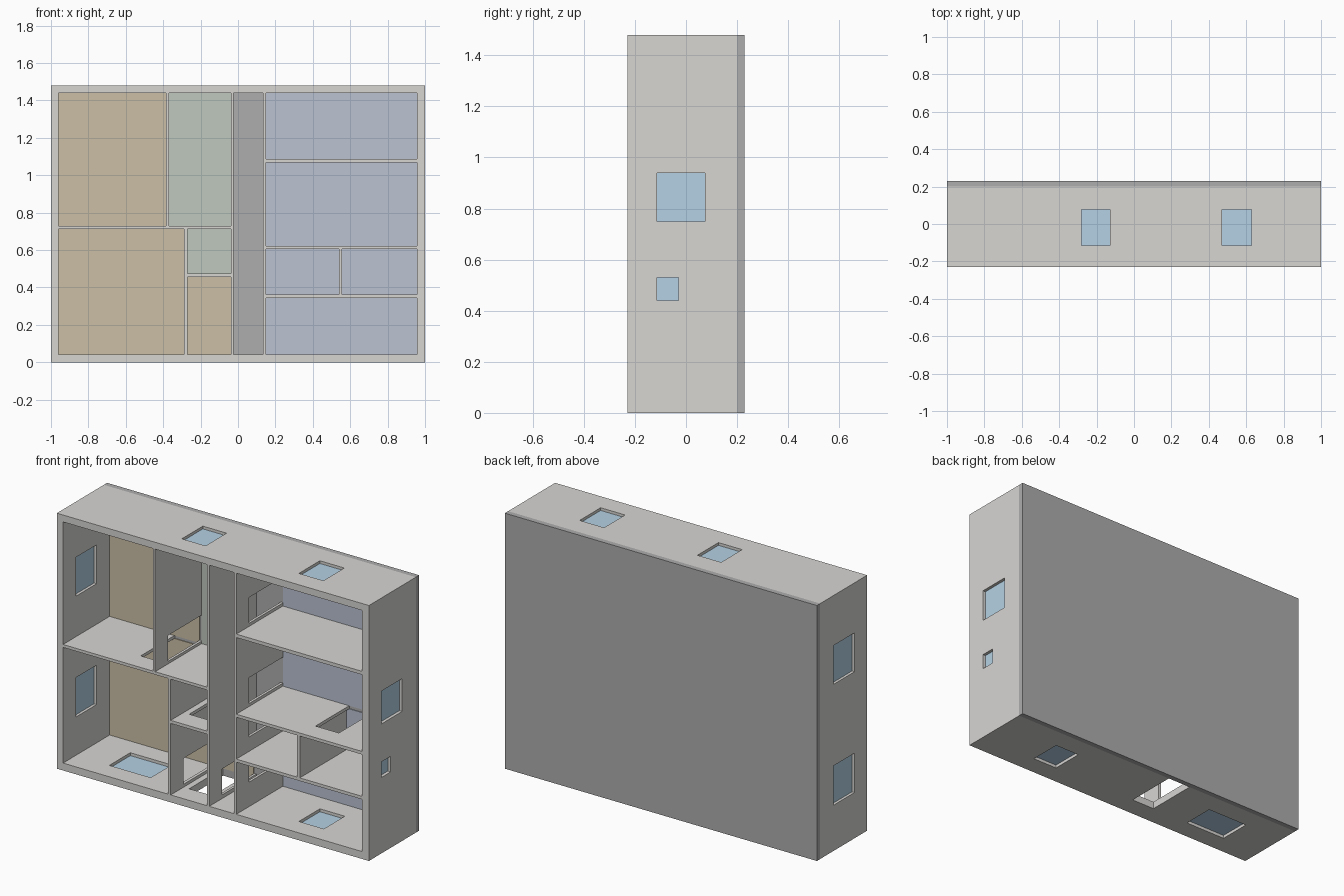
import bpy, bmesh
from mathutils import Vector, Matrix

if "Cube" in bpy.data.objects:
    bpy.data.objects.remove(bpy.data.objects["Cube"])

FRONT, FLOOR, BACK, TOP = -0.23, 0.20, 0.23, 1.48


def material(name, color):
    m = bpy.data.materials.new(name)
    m.diffuse_color = (*color, 1)
    m.use_nodes = True
    m.node_tree.nodes["Principled BSDF"].inputs["Base Color"].default_value = m.diffuse_color
    return m


wall_mat = material("wall_plaster", (0.68, 0.67, 0.65))
slab_mat = material("slab_grey", (0.42, 0.42, 0.42))
glass_mat = material("window_glass", (0.46, 0.64, 0.78))
tints = {
    "warm": material("warm_floor", (0.60, 0.52, 0.38)),
    "green": material("green_floor", (0.52, 0.58, 0.51)),
    "blue": material("blue_floor", (0.50, 0.54, 0.64)),
}


def boxes(name, extents, mat=None):
    """One object made of axis-aligned boxes given as (x0, x1, y0, y1, z0, z1)."""
    bm = bmesh.new()
    for x0, x1, y0, y1, z0, z1 in extents:
        centre = Vector((x0 + x1, y0 + y1, z0 + z1)) / 2
        size = Vector((x1 - x0, y1 - y0, z1 - z0))
        bmesh.ops.create_cube(bm, size=1, matrix=Matrix.LocRotScale(centre, None, size))
    mesh = bpy.data.meshes.new(name)
    bm.to_mesh(mesh)
    bm.free()
    obj = bpy.data.objects.new(name, mesh)
    bpy.context.collection.objects.link(obj)
    if mat:
        mesh.materials.append(mat)
    return obj


def cut(target, cutter):
    mod = target.modifiers.new("cut", 'BOOLEAN')
    mod.operation, mod.solver, mod.object = 'DIFFERENCE', 'EXACT', cutter
    cutter.hide_render = True
    bpy.context.view_layer.objects.active = target
    bpy.ops.object.modifier_apply(modifier=mod.name)
    bpy.data.objects.remove(cutter)


# Rooms: x0, x1, z0, z1, floor tint
rooms = {
    "main_bedroom": (-0.96, -0.385, 0.73, 1.44, "warm"),
    "living_room": (-0.96, -0.288, 0.043, 0.713, "warm"),
    "bathroom": (-0.37, -0.037, 0.73, 1.44, "green"),
    "washroom": (-0.27, -0.037, 0.475, 0.713, "green"),
    "entry": (-0.27, -0.037, 0.043, 0.457, "warm"),
    "corridor": (-0.023, 0.135, 0.043, 1.44, None),
    "upper_room": (0.15, 0.957, 1.087, 1.44, "blue"),
    "middle_room": (0.15, 0.957, 0.623, 1.067, "blue"),
    "small_room": (0.15, 0.54, 0.363, 0.605, "blue"),
    "closet": (0.557, 0.957, 0.363, 0.605, "blue"),
    "lower_room": (0.15, 0.957, 0.043, 0.345, "blue"),
}

# Doors, which reach down to the floor slab: x0, x1, z0, z1
doors = [
    (-0.235, -0.085, -0.02, 0.06),
    (-0.235, -0.085, 0.45, 0.48),
    (-0.545, -0.395, 0.705, 0.737),
    (-0.39, -0.365, 0.745, 0.895),
    (-0.293, -0.265, 0.06, 0.21),
    (-0.042, -0.018, 0.065, 0.215),
    (0.575, 0.725, 0.60, 0.63),
] + [(0.13, 0.155, z, z + 0.15) for z in (0.185, 0.447, 0.64, 1.105)]

# Windows: wall centre-line axis, wall position, span along wall, bottom and top
windows = [
    ("z", 1.46, -0.28, -0.128, 0.078),
    ("z", 1.46, 0.47, 0.627, 0.078),
    ("z", 0.022, 0.47, 0.63, 0.078),
    ("z", 0.022, -0.745, -0.48, 0.078),
    ("x", 0.978, 0.75, 0.94, 0.074),
    ("x", 0.978, 0.44, 0.53, -0.03),
    ("x", -0.98, 0.965, 1.19, 0.076),
    ("x", -0.98, 0.265, 0.493, 0.076),
]


def window_box(win, half):
    axis, pos, a, b, y1 = win
    if axis == "x":
        return (pos - half, pos + half, -0.114, y1, a, b)
    return (a, b, -0.114, y1, pos - half, pos + half)


# Wall block with rooms, doors and windows cut out
walls = boxes("walls", [(-1, 1, FRONT, FLOOR, 0, TOP)], wall_mat)
cut(walls, boxes("room_cutter", [(r[0], r[1], FRONT - 0.1, BACK + 0.1, r[2], r[3])
                                for r in rooms.values()]))
openings = [(d[0], d[1], -0.112, BACK + 0.1, d[2], d[3]) for d in doors]
openings += [window_box(w, 0.03) for w in windows]
cut(walls, boxes("opening_cutter", openings))

# Floor slab behind everything
boxes("floor_slab", [(-1, 1, FLOOR, BACK, 0, TOP)], slab_mat)

# Coloured floor finish in each room
for name, (x0, x1, z0, z1, tint) in rooms.items():
    if tint:
        boxes(name + "_floor", [(x0, x1, FLOOR - 0.004, FLOOR, z0, z1)], tints[tint])

# Glass panes in the middle of the outer walls
for i, win in enumerate(windows):
    boxes(f"window_pane_{i + 1}", [window_box(win, 0.004)], glass_mat)
